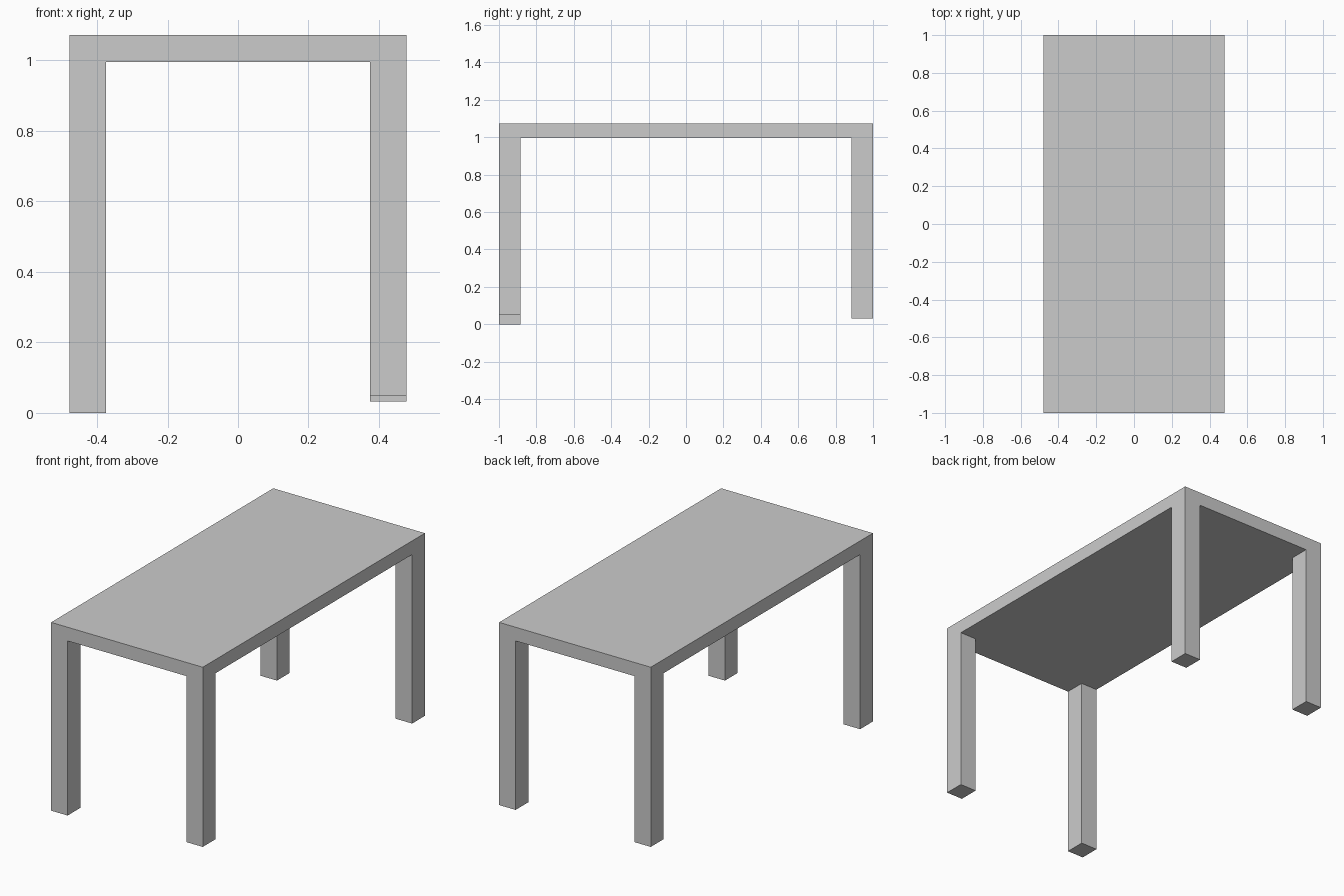
import bpy, bmesh
from mathutils import Matrix

if "Cube" in bpy.data.objects:
    bpy.data.objects.remove(bpy.data.objects["Cube"])

HALF_X, HALF_Y = 0.478, 1.0
TOP, UNDER = 1.073, 0.995
INNER_X, INNER_Y = 0.374, 0.885

# Foot heights are uneven: (side in x, side in y) -> bottom z
FOOT_Z = {(-1, -1): 0.0, (1, -1): 0.049, (-1, 1): 0.049, (1, 1): 0.032}

# Table top slab
bm = bmesh.new()
slab = Matrix.LocRotScale((0, 0, (TOP + UNDER) / 2), None,
                          (2 * HALF_X, 2 * HALF_Y, TOP - UNDER))
bmesh.ops.create_cube(bm, size=1, matrix=slab)

# Cut lines along the inner sides of the legs
for s in (-1, 1):
    for co, no in (((s * INNER_X, 0, 0), (1, 0, 0)), ((0, s * INNER_Y, 0), (0, 1, 0))):
        geom = bm.verts[:] + bm.edges[:] + bm.faces[:]
        bmesh.ops.bisect_plane(bm, geom=geom, plane_co=co, plane_no=no)

# Legs: pull the four underside corner faces down
bm.normal_update()
corners = []
for f in bm.faces:
    c = f.calc_center_median()
    if f.normal.z < -0.9 and abs(c.x) > INNER_X and abs(c.y) > INNER_Y:
        corners.append(f)
for f in bmesh.ops.extrude_discrete_faces(bm, faces=corners)["faces"]:
    c = f.calc_center_median()
    z = FOOT_Z[(1 if c.x > 0 else -1, 1 if c.y > 0 else -1)]
    for v in f.verts:
        v.co.z = z

# Merge coplanar faces so top and legs read as one solid piece
bmesh.ops.dissolve_limit(bm, angle_limit=0.01, verts=bm.verts[:], edges=bm.edges[:])
bmesh.ops.recalc_face_normals(bm, faces=bm.faces[:])

mesh = bpy.data.meshes.new("table")
bm.to_mesh(mesh)
bm.free()
bpy.context.collection.objects.link(bpy.data.objects.new("table", mesh))
